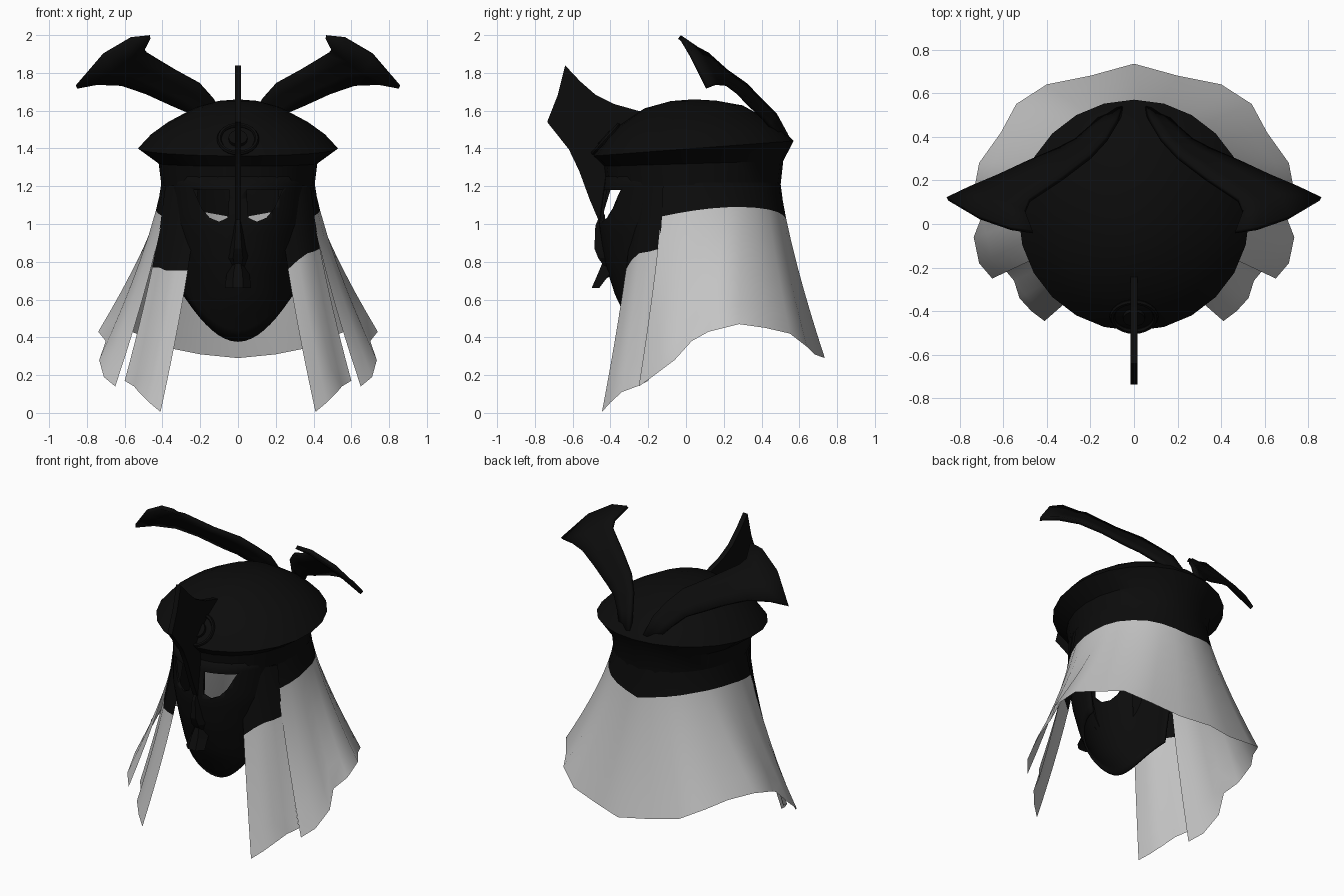
import bpy, bmesh, math
from mathutils import Vector

if "Cube" in bpy.data.objects:
    bpy.data.objects.remove(bpy.data.objects["Cube"], do_unlink=True)


def material(name, value):
    m = bpy.data.materials.new(name)
    m.use_nodes = True
    colour = (value, value, value, 1)
    m.diffuse_color = colour
    bsdf = m.node_tree.nodes["Principled BSDF"]
    bsdf.inputs["Base Color"].default_value = colour
    bsdf.inputs["Roughness"].default_value = 0.8
    return m


BLACK = material("black", 0.0035)
GREY = material("pale grey", 0.55)


def finish(name, bm, angle=35):
    bmesh.ops.recalc_face_normals(bm, faces=bm.faces)
    mesh = bpy.data.meshes.new(name)
    bm.to_mesh(mesh)
    bm.free()
    mesh.materials.append(BLACK)
    mesh.materials.append(GREY)
    ob = bpy.data.objects.new(name, mesh)
    bpy.context.collection.objects.link(ob)
    select(ob)
    bpy.ops.object.shade_smooth_by_angle(angle=math.radians(angle))
    return ob


def select(ob):
    bpy.ops.object.select_all(action='DESELECT')
    bpy.context.view_layer.objects.active = ob
    ob.select_set(True)


def loft(name, rows, closed=False, grey_from=None, angle=35):
    """Skin a grid of points; rows from grey_from on are grey."""
    bm = bmesh.new()
    grid = [[bm.verts.new(p) for p in row] for row in rows]
    for r, (a, b) in enumerate(zip(grid, grid[1:])):
        n = len(a)
        for i in range(n if closed else n - 1):
            j = (i + 1) % n
            f = bm.faces.new((a[i], a[j], b[j], b[i]))
            f.material_index = int(grey_from is not None and r >= grey_from)
    bmesh.ops.remove_doubles(bm, verts=bm.verts, dist=0.0005)
    return finish(name, bm, angle)


def prism(name, points, depth):
    """Extrude a closed outline by a depth vector."""
    bm = bmesh.new()
    face = bm.faces.new([bm.verts.new(p) for p in points])
    out = bmesh.ops.extrude_face_region(bm, geom=[face])
    moved = [v for v in out["geom"] if isinstance(v, bmesh.types.BMVert)]
    bmesh.ops.translate(bm, verts=moved, vec=depth)
    if face not in bm.faces:
        bm.faces.new([v for v in bm.verts if v not in moved])
    return finish(name, bm)


def thicken(ob, amount, offset=0):
    mod = ob.modifiers.new("thickness", 'SOLIDIFY')
    mod.thickness, mod.offset = amount, offset
    select(ob)
    bpy.ops.object.modifier_apply(modifier=mod.name)


def sample(table, z):
    """Linear lookup in a table sorted by falling height."""
    for (z0, v0), (z1, v1) in zip(table, table[1:]):
        if z >= z1:
            return v0 + (v1 - v0) * min(1, (z0 - z) / (z0 - z1))
    return table[-1][1]


# Cap: band, overhanging rim and low dome, tipped slightly forward
cap_rings = [(.405, .46, 1.2, 0), (.42, .475, 1.32, .03), (.53, .53, 1.4, .075),
             (.46, .47, 1.475, .06), (.37, .39, 1.54, .04), (.22, .26, 1.62, .03),
             (.1, .12, 1.652, .01), (0, 0, 1.66, 0)]
rows = []
for rx, ry, z, tilt in cap_rings:
    ring = [math.tau * i / 24 for i in range(24)]
    rows.append([(rx * math.sin(a), .04 + ry * math.cos(a), z + tilt * math.cos(a) * ry)
                 for a in ring])
loft("cap", rows, closed=True)

# Round badge on the cap front
tilt = math.radians(48)
bpy.ops.mesh.primitive_torus_add(major_radius=.1, minor_radius=.012, major_segments=24,
                                 minor_segments=6, location=(0, -.425, 1.45), rotation=(tilt, 0, 0))
ring = bpy.context.object
ring.name = "badge_ring"
bpy.ops.mesh.primitive_cylinder_add(radius=.05, depth=.03, vertices=16,
                                    location=(0, -.425, 1.45), rotation=(tilt, 0, 0))
bpy.context.object.name = "badge_centre"
for ob in (ring, bpy.context.object):
    ob.data.materials.append(BLACK)

# Upright crest plate running down the brow
crest = [(-.64, 1.84), (-.56, 1.755), (-.48, 1.685), (-.38, 1.635), (-.22, 1.59), (-.3, 1.48),
         (-.4, 1.36), (-.4, 1.18), (-.455, 1.0), (-.51, 1.13), (-.565, 1.28), (-.62, 1.395),
         (-.735, 1.54), (-.68, 1.68)]
prism("crest", [(-.017, y, z) for y, z in crest], (.034, 0, 0))

# Horn blades: an upper and a lower edge, ending in a flared arc
upper = [(.05, .53, 1.47), (.08, .47, 1.58), (.127, .39, 1.66), (.2, .31, 1.74),
         (.33, .21, 1.81), (.48, .11, 1.9), (.5, .06, 1.925)]
lower = [(.13, .51, 1.44), (.2, .44, 1.53), (.27, .38, 1.595), (.35, .34, 1.63),
         (.49, .28, 1.695), (.62, .22, 1.74), (.75, .165, 1.745)]
flare = [(.465, -.035, 1.99), (.565, -.02, 1.98), (.71, .03, 1.895), (.855, .115, 1.725)]
for side, s in (("left", 1), ("right", -1)):
    rows = [[Vector(a).lerp(Vector(b), k / 3) for k in range(4)] for a, b in zip(upper, lower)]
    rows.append([Vector(p) for p in flare])
    horn = loft(side + "_horn", [[(s * p.x, p.y, p.z) for p in row] for row in rows])
    thicken(horn, .025)

# Face mask: curved shell narrowing to a receding chin
front = [(1.25, -.42), (1.0, -.455), (.8, -.425), (.6, -.36), (.38, -.23)]
width = [(1.25, .365), (1.0, .345), (.75, .305), (.6, .285), (.38, .27)]
rows = []
for r in range(15):
    row = []
    for i in range(25):
        a = math.pi * (i / 24 - .5)
        bottom = .38 + .25 * math.sin(a) ** 2
        z = 1.25 + (bottom - 1.25) * r / 14
        row.append((sample(width, z) * math.sin(a),
                    -.05 + (sample(front, z) + .05) * math.cos(a), z))
    rows.append(row)
mask = loft("face_mask", rows)
thicken(mask, .014)

# Slanted eye openings
eye = [(.045, 1.18), (.235, 1.18), (.19, 1.08), (.15, 1.033), (.1, 1.012), (.055, 1.033)]
for s in (1, -1):
    cutter = prism("eye_cutter", [(s * x, -.7, z) for x, z in eye], (0, .5, 0))
    cutter.hide_render = True
    cut = mask.modifiers.new("eye", 'BOOLEAN')
    cut.operation, cut.solver, cut.object = 'DIFFERENCE', 'EXACT', cutter
    select(mask)
    bpy.ops.object.modifier_apply(modifier=cut.name)
    bpy.data.objects.remove(cutter, do_unlink=True)


# Raised face features: ridges given as height, tip depth, half width, back depth
def ridge(name, sections):
    rows = [[(-w, back, z), (-w * .4, tip, z), (w * .4, tip, z), (w, back, z)]
            for z, tip, w, back in sections]
    return loft(name, rows, angle=20)


ridge("nose", [(1.05, -.455, .02, -.43), (.99, -.48, .03, -.43), (.87, -.485, .05, -.42),
               (.82, -.465, .065, -.41), (.77, -.43, .04, -.41)])
ridge("upper_lip", [(.8, -.44, .03, -.41), (.74, -.465, .06, -.4), (.66, -.5, .07, -.46),
                    (.7, -.45, .06, -.44), (.73, -.41, .05, -.39)])


# Cloth: falls from top points to hem points, black above a border height
def drape(name, tops, hems, borders):
    columns = []
    for a, b, border in zip(tops, hems, borders):
        split = (a[2] - border) / (a[2] - b[2])
        steps = [0, split / 2, split] + [split + (1 - split) * k / 6 for k in range(1, 7)]
        columns.append([(a[0] + (b[0] - a[0]) * t ** 1.3, a[1] + (b[1] - a[1]) * t ** 1.3,
                         a[2] + (b[2] - a[2]) * t) for t in steps])
    return loft(name, list(zip(*columns)), grey_from=2, angle=60)


# Neck cloth around the back and sides
hem = [(0, .735, .29), (.2, .68, .31), (.4, .64, .35), (.54, .55, .42), (.61, .42, .45),
       (.71, .28, .47), (.74, .12, .43), (.7, .03, .38), (.735, -.06, .28),
       (.71, -.18, .19), (.65, -.25, .14)]
angles = [math.radians(11.4 * i) for i in range(len(hem))]
top = [(.405 * math.sin(a), .06 + .44 * math.cos(a), 1.22) for a in angles]
border = [1.03 + .06 * math.sin(1.5 * a) for a in angles]


def both(points):
    return [(-x, y, z) for x, y, z in points[:0:-1]] + points


drape("neck_cloth", both(top), both(hem), border[:0:-1] + border)

# Narrow hanging panels beside the mask
panel_top = [(.21, -.27, 1.2), (.27, -.25, 1.2), (.32, -.22, 1.2), (.36, -.17, 1.2),
             (.385, -.12, 1.2)]
panel_hem = [(.41, -.445, .005), (.47, -.4, .055), (.525, -.34, .11), (.55, -.26, .14),
             (.6, -.2, .17)]
for side, s, edge in (("left", 1, [.76, .81, .845, .855, .87]), ("right", -1, [.755] * 3 + [.77] * 2)):
    drape(side + "_front_panel", [(s * x, y, z) for x, y, z in panel_top],
          [(s * x, y, z) for x, y, z in panel_hem], edge)
